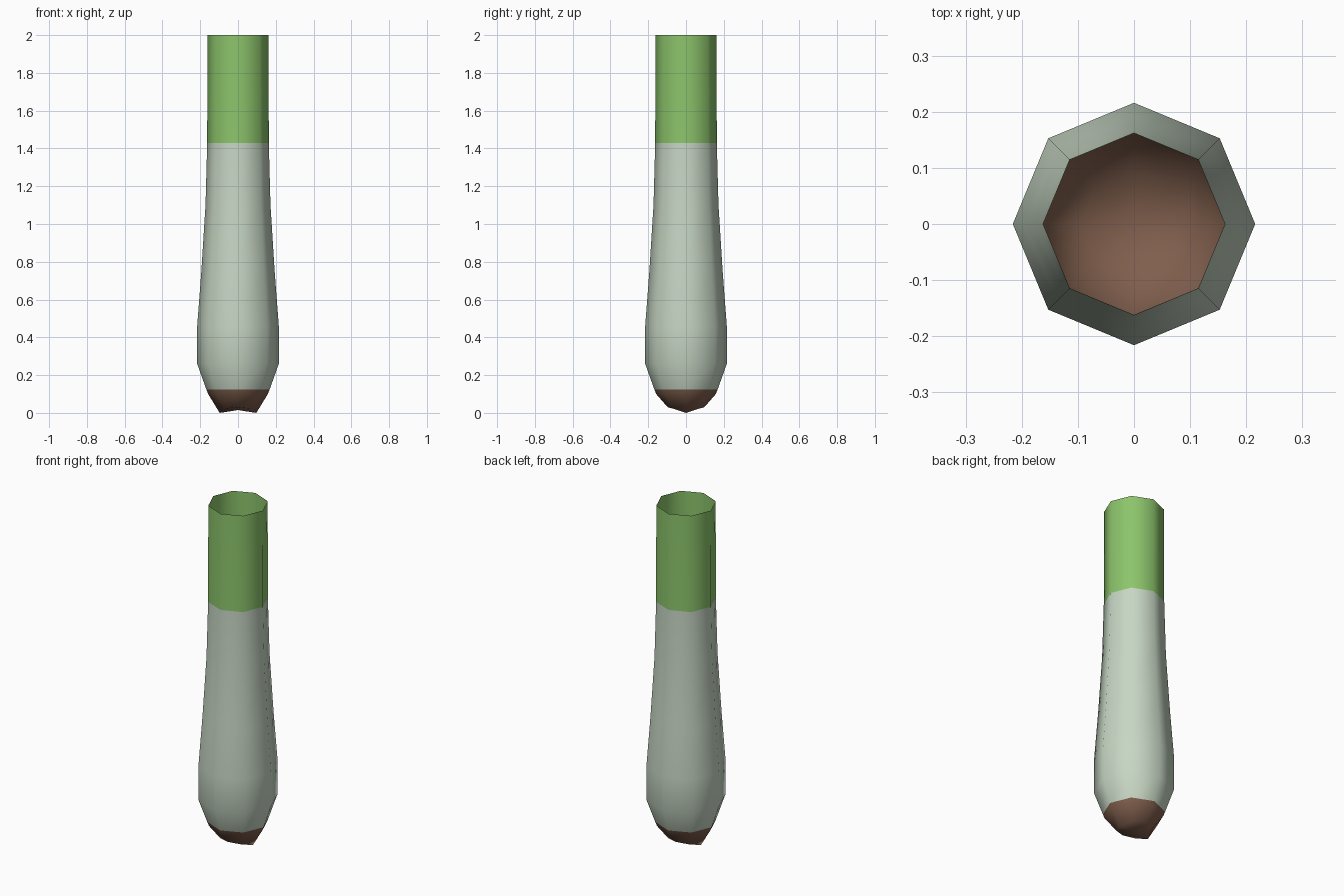
import bpy, bmesh, math

if "Cube" in bpy.data.objects:
    bpy.data.objects.remove(bpy.data.objects["Cube"])

def material(name, rgb):
    m = bpy.data.materials.new(name)
    lin = [c / 12.92 if c <= 0.04045 else ((c + 0.055) / 1.055) ** 2.4 for c in rgb]
    m.diffuse_color = (*lin, 1)
    m.use_nodes = True
    m.node_tree.nodes["Principled BSDF"].inputs["Base Color"].default_value = m.diffuse_color
    return m

mats = [material("root_brown", (0.50, 0.37, 0.30)),
        material("pale_stalk", (0.78, 0.84, 0.77)),
        material("leaf_green", (0.55, 0.77, 0.42))]

# Profile of the single-walled octagonal tube, open at the top: (radius, height)
profile = [(0.097, 0.03), (0.158, 0.10), (0.168, 0.125), (0.216, 0.26), (0.216, 0.46),
           (0.194, 0.75), (0.172, 1.10), (0.163, 1.43), (0.162, 2.0)]
SIDES = 8

bm = bmesh.new()
rings = []
for i, (r, z) in enumerate(profile):
    ring = []
    for k in range(SIDES):
        a = 2 * math.pi * k / SIDES
        # bottom ring dips on the left and right
        dz = -0.03 * math.cos(a) ** 4 if i == 0 else 0
        ring.append(bm.verts.new((r * math.cos(a), r * math.sin(a), z + dz)))
    rings.append(ring)
for lo, hi in zip(rings, rings[1:]):
    for k in range(SIDES):
        n = (k + 1) % SIDES
        bm.faces.new((lo[k], lo[n], hi[n], hi[k]))

# Closed root end
centre = bm.verts.new((0, 0, 0.015))
for k in range(SIDES):
    bm.faces.new((centre, rings[0][(k + 1) % SIDES], rings[0][k]))

# Colour bands by height
for f in bm.faces:
    z = f.calc_center_median().z
    f.material_index = 0 if z < 0.125 else 1 if z < 1.43 else 2
    f.smooth = True

me = bpy.data.meshes.new("stalk")
bm.to_mesh(me)
bm.free()
for m in mats:
    me.materials.append(m)
stalk = bpy.data.objects.new("stalk", me)
bpy.context.collection.objects.link(stalk)
